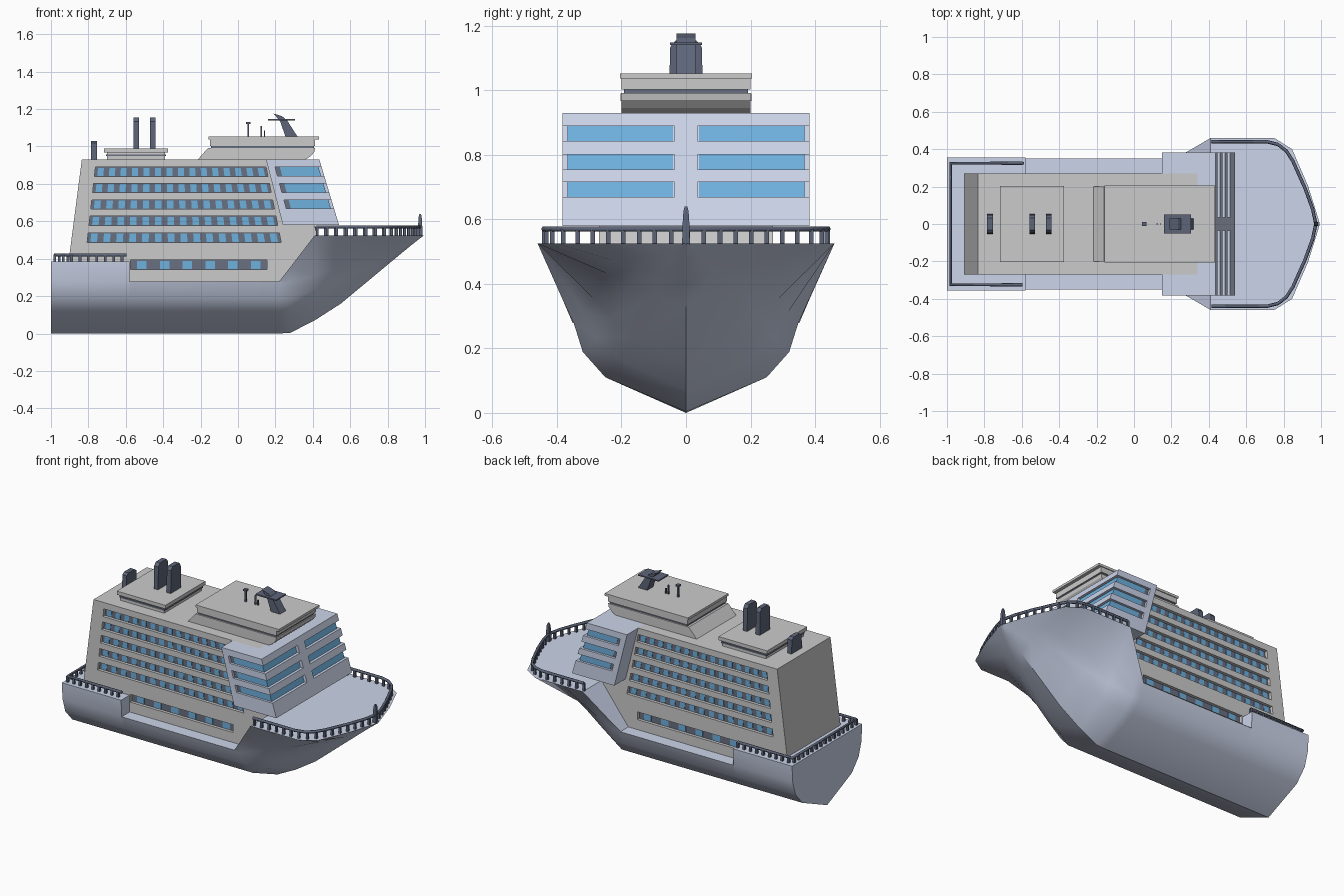
import bpy, bmesh
from mathutils import Vector

if "Cube" in bpy.data.objects:
    bpy.data.objects.remove(bpy.data.objects["Cube"])


def material(name, rgb):
    m = bpy.data.materials.new(name)
    m.diffuse_color = (*rgb, 1)
    m.use_nodes = True
    m.node_tree.nodes["Principled BSDF"].inputs["Base Color"].default_value = m.diffuse_color
    return m


PALE = material("pale_blue_paint", (0.60, 0.66, 0.82))
GREY = material("grey_paint", (0.53, 0.53, 0.51))
DARK = material("dark_metal", (0.11, 0.13, 0.19))
BAND = material("window_band", (0.14, 0.16, 0.22))
GLASS = material("blue_glass", (0.16, 0.44, 0.74))


def loft(name, parts, mat):
    """Each part is a list of rings with equal point counts, skinned and capped."""
    bm = bmesh.new()
    for rings in parts:
        vs = [[bm.verts.new(p) for p in r] for r in rings]
        n = len(vs[0])
        for a, b in zip(vs, vs[1:]):
            for i in range(n):
                j = (i + 1) % n
                bm.faces.new((a[i], a[j], b[j], b[i]))
        bm.faces.new(vs[0])
        bm.faces.new(vs[-1])
    bmesh.ops.recalc_face_normals(bm, faces=bm.faces)
    me = bpy.data.meshes.new(name)
    bm.to_mesh(me)
    bm.free()
    me.materials.append(mat)
    ob = bpy.data.objects.new(name, me)
    bpy.context.collection.objects.link(ob)
    return ob


def side(pts, y0, y1):      # x-z outline extruded along y
    return [[(x, y, z) for x, z in pts] for y in (y0, y1)]


def cross(pts, x0, x1):     # y-z outline extruded along x
    return [[(x, y, z) for y, z in pts] for x in (x0, x1)]


def box(x0, x1, y0, y1, z0, z1):
    return side([(x0, z0), (x1, z0), (x1, z1), (x0, z1)], y0, y1)


def carve(ob, parts):
    cutter = loft("slot_cutter", parts, BAND)
    cutter.hide_render = True
    mod = ob.modifiers.new("slots", 'BOOLEAN')
    mod.operation, mod.solver, mod.object = 'DIFFERENCE', 'EXACT', cutter
    dg = bpy.context.evaluated_depsgraph_get()
    me = bpy.data.meshes.new_from_object(ob.evaluated_get(dg))
    ob.modifiers.clear()
    ob.data = me
    bpy.data.objects.remove(cutter)


# Hull: stations of (x, keel height, top half width, top height)
stations = [(-1, 0, .355, .385), (-.58, 0, .355, .385), (-.579, 0, .351, .278),
            (.22, 0, .351, .278), (.28, .004, .384, .355), (.41, .07, .46, .525),
            (.55, .16, .46, .525), (.75, .326, .46, .525), (.845, .405, .40, .525),
            (.93, .475, .205, .525), (.985, .518, .03, .525), (.992, .523, .004, .525)]
rings = []
for x, zk, w, zt in stations:
    t = min(max((x - .27) / .48, 0), 1)
    wide = max(w, .355) if x < .4 else w
    half = [(0, zk)]
    for f, g0, g1, y0 in ((.21, .54, .21, .25), (.36, .70, .36, .32), (.53, .75, .53, .348)):
        y = y0 if x < .4 else wide * (g0 + (g1 - g0) * t)
        half.append((y, zk + (.525 - zk) * f if x > .3 else .525 * f))
    half.append((w, zt))
    rings.append([(x, y, z) for y, z in half] + [(x, -y, z) for y, z in half[:0:-1]])
hull = loft("hull", [rings], PALE)
bpy.context.view_layer.objects.active = hull
hull.select_set(True)
bpy.ops.object.shade_smooth_by_angle(angle=0.5)

# Cabin block with recessed window bands
cabin = loft("cabin_block", [side([(-.92, .27), (-.9, .43), (-.835, .93), (.34, .93),
                                   (.42, .53), (.43, .50), (.22, .27)], -.27, .27)], GREY)
lo = lambda z: -.765 - (.864 - z) * .11
hi = lambda z: .155 + (.864 - z) * .2


def span(z, h, t0, t1, l=lo, r=hi):
    at = lambda zz, t: l(zz) + (r(zz) - l(zz)) * t
    return [(at(z - h, t0), z - h), (at(z - h, t1), z - h),
            (at(z + h, t1), z + h), (at(z + h, t0), z + h)]


slots, bands, panes = [], [], []
rows = [(z, 15, .52, lo, hi) for z in (.864, .778, .690, .602, .512)]
rows.append((.367, 6, .42, lambda z: -.575, lambda z: .155))
for z, n, fill, l, r in rows:
    for s in (-1, 1):
        slots.append(side(span(z, .025, 0, 1, l, r), s * .25, s * .35))
        bands.append(side(span(z, .025, 0, 1, l, r), s * .249, s * .251))
        for i in range(n):
            c = (i + .5) / n
            d = fill / n / 2
            panes.append(side(span(z, .022, c - d, c + d, l, r), s * .25, s * .254))
carve(cabin, slots)
loft("cabin_window_bands", bands, BAND)
loft("cabin_windows", panes, GLASS)

# Forward bridge block with windows wrapping round the corners
front = lambda z: .54 - (z - .58) * .3
back = lambda z: .205 + (.865 - z) * .27
bridge = loft("bridge_block", [side([(.15, .93), (.435, .93), (.54, .58), (.24, .58)],
                                    -.383, .383)], PALE)
slots, panes, ends = [], [], []
for z in (.866, .778, .692):
    for s in (-1, 1):
        slot, pane, end = [], [], []
        for zz in (z - .023, z + .023):
            f, b = front(zz), back(zz)
            slot.append([(x, s * y, zz) for x, y in (
                (b, .5), (b, .365), (f - .02, .365), (f - .02, .035), (f + .1, .035), (f + .1, .5))])
            pane.append([(x, s * y, zz) for x, y in (
                (b + .025, .368), (f - .017, .368), (f - .017, .04), (f - .024, .04),
                (f - .024, .36), (b + .025, .36))])
            end.append([(x, s * y, zz) for x, y in (
                (b, .36), (b + .025, .36), (b + .025, .367), (b, .367))])
        slots.append(slot)
        panes.append(pane)
        ends.append(end)
carve(bridge, slots)
loft("bridge_windows", panes, GLASS)
loft("bridge_window_ends", ends, BAND)

# Roof decks
loft("aft_roof_deck", [box(-.70, -.39, -.19, .19, .925, .967),
                       box(-.717, -.373, -.203, .203, .967, .99)], GREY)
loft("aft_roof_band", [box(-.705, -.385, -.195, .195, .948, .958)], BAND)
loft("top_deck", [
    side([(-.22, .925), (.35, .925), (.385, .945), (.408, .97), (.412, .992), (-.16, .992)], -.2, .2),
    box(-.15, .412, -.2, .2, 1.003, 1.037),
    box(-.157, .433, -.205, .205, 1.037, 1.052)], GREY)
loft("top_deck_band", [box(-.145, .405, -.192, .192, .99, 1.005)], BAND)


# Funnels
def fin(x, z, h, w):
    return cross([(-w, z), (w, z), (w * .92, z + h * .88), (w * .6, z + h),
                  (-w * .6, z + h), (-w * .92, z + h * .88)], x - .015, x + .015)


loft("funnels", [fin(-.545, .985, .17, .053), fin(-.455, .985, .17, .053),
                 fin(-.77, .925, .105, .053)], DARK)

# Raked mast with crossbar, and aerials
loft("raked_mast", [side([(.255, 1.05), (.32, 1.05), (.262, 1.14), (.235, 1.162),
                          (.19, 1.176), (.225, 1.135)], -.03, .03),
                    box(.16, .305, -.05, .05, 1.14, 1.148)], DARK)
loft("aerials", [box(.05, .06, -.005, .005, 1.05, 1.125),
                 box(.044, .066, -.011, .011, 1.12, 1.132),
                 box(.121, .129, -.004, .004, 1.05, 1.11),
                 box(.138, .145, -.004, .004, 1.05, 1.085)], DARK)


# Railings: a round handrail on evenly spaced posts
def railing(name, path, z, height, step):
    cu = bpy.data.curves.new(name + "_handrail", 'CURVE')
    cu.dimensions, cu.bevel_depth, cu.bevel_resolution, cu.use_fill_caps = '3D', .009, 1, True
    sp = cu.splines.new('POLY')
    sp.points.add(len(path) - 1)
    for p, (x, y) in zip(sp.points, path):
        p.co = (x, y, z + height, 1)
    cu.materials.append(DARK)
    bpy.context.collection.objects.link(bpy.data.objects.new(name + "_handrail", cu))
    posts, dist = [], 0
    for a, b in zip(path, path[1:]):
        a, b = Vector(a), Vector(b)
        length = (b - a).length
        while dist <= length:
            p = a.lerp(b, dist / length)
            posts.append(box(p.x - .007, p.x + .007, p.y - .007, p.y + .007, z - .003, z + height))
            dist += step
        dist -= length
    loft(name + "_posts", posts, DARK)


def mirrored(half):
    return half + [(x, -y) for x, y in half[::-1] if y]


railing("stern_rail", mirrored([(-.595, .325), (-.98, .325)]), .385, .035, .045)
railing("bow_rail", mirrored([(.415, .44), (.71, .44), (.77, .425), (.815, .39), (.85, .335),
                              (.915, .19), (.955, .08), (.972, 0)]), .525, .045, .052)

# Bow post
loft("bow_post", [[[(x, y, z) for x, y in ((.974 - r, -r), (.974 + r, -r), (.974 + r, r), (.974 - r, r))]
                   for z, r in ((.52, .012), (.58, .011), (.625, .008), (.64, .004))]], DARK)
